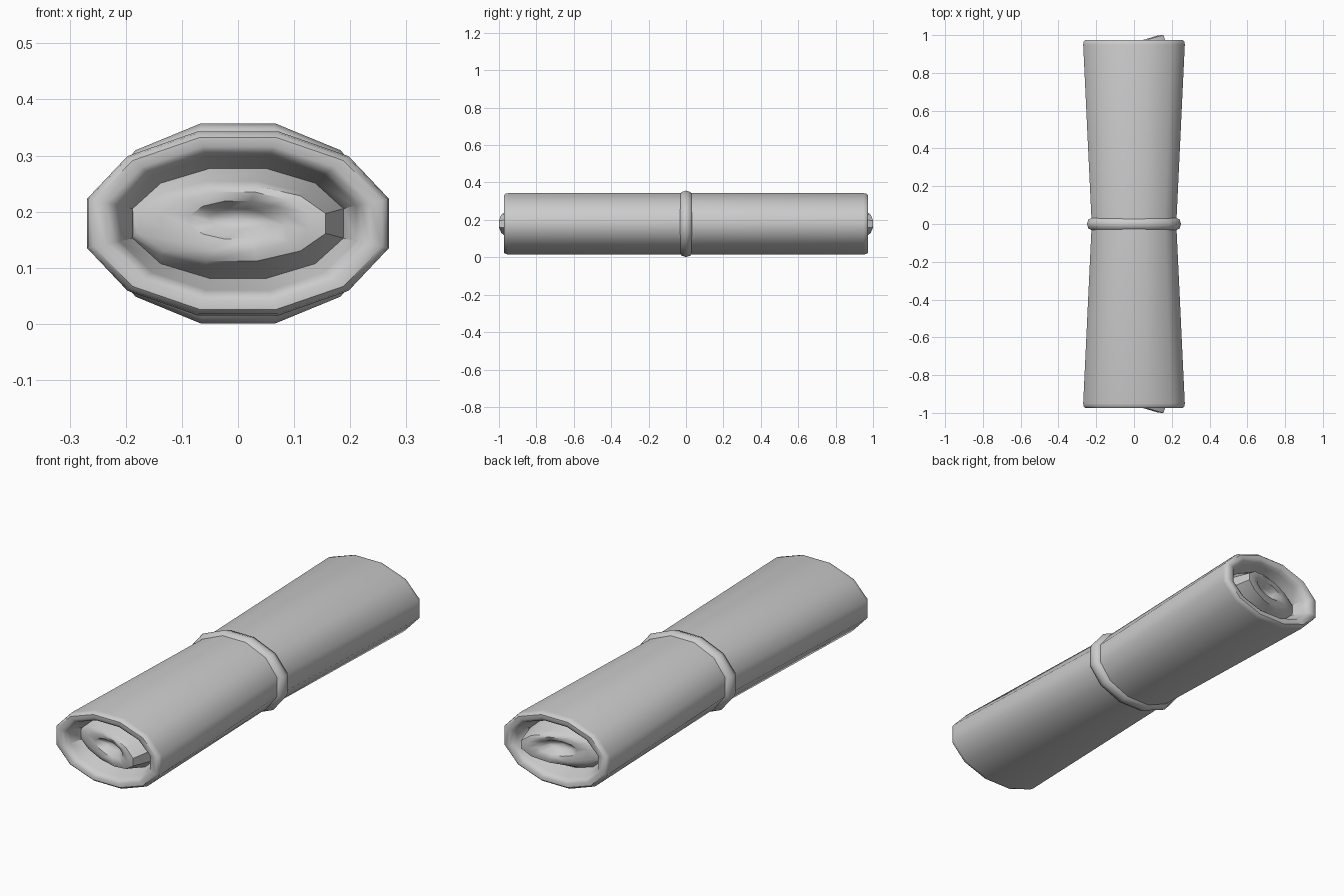
import bpy, bmesh, math

if "Cube" in bpy.data.objects:
    bpy.data.objects.remove(bpy.data.objects["Cube"])

SIDES = 12
ZC = 0.179
C15 = math.cos(math.radians(15))


def ellipse(a, b, y, cx=0.0, tilt=0.0, cz=0.0):
    """Twelve-sided oval; a and b are the flat-to-flat half sizes."""
    pts = []
    for i in range(SIDES):
        t = math.radians(15 + 30 * i)
        x = cx + a * math.cos(t) / C15
        pts.append((x, y + tilt * x, ZC + cz + b * math.sin(t) / C15))
    return pts


def skin(bm, loops, closed=False):
    rings = [[bm.verts.new(p) for p in loop] for loop in loops]
    pairs = list(zip(rings, rings[1:]))
    if closed:
        pairs.append((rings[-1], rings[0]))
    for r0, r1 in pairs:
        for i in range(SIDES):
            j = (i + 1) % SIDES
            bm.faces.new((r0[i], r0[j], r1[j], r1[i]))
    return rings


def finish(bm, name, angle):
    bmesh.ops.recalc_face_normals(bm, faces=bm.faces)
    mesh = bpy.data.meshes.new(name)
    bm.to_mesh(mesh)
    bm.free()
    obj = bpy.data.objects.new(name, mesh)
    bpy.context.collection.objects.link(obj)
    bpy.ops.object.select_all(action='DESELECT')
    obj.select_set(True)
    bpy.context.view_layer.objects.active = obj
    bpy.ops.object.shade_smooth_by_angle(angle=math.radians(angle))
    return obj


# rolled bundle: flared outer skin, rounded rim, groove and tilted core
T = 0.30
loops = [
    ellipse(0.224, 0.164, 0.0),
    ellipse(0.269, 0.164, 0.95),
    ellipse(0.267, 0.161, 0.965),
    ellipse(0.257, 0.153, 0.974),
    ellipse(0.235, 0.137, 0.974),
    ellipse(0.219, 0.125, 0.965),
    ellipse(0.210, 0.119, 0.945),
    ellipse(0.188, 0.098, 0.885),
    ellipse(0.1765, 0.075, 0.935, -0.011, 0.21),
    ellipse(0.167, 0.067, 0.954, -0.011, T),
    ellipse(0.130, 0.052, 0.960, -0.005, T, 0.004),
    ellipse(0.085, 0.034, 0.955, 0, T * 0.9, 0.006),
    ellipse(0.050, 0.018, 0.925, 0, T * 0.6, 0.008),
]
bm = bmesh.new()
rings = skin(bm, loops)
centre = bm.verts.new((0, 0.91, ZC + 0.009))
for i in range(SIDES):
    bm.faces.new((rings[-1][i], rings[-1][(i + 1) % SIDES], centre))
# orient outward before mirroring: a half shell, so close it by mirrored copy
geom = bm.verts[:] + bm.edges[:] + bm.faces[:]
bmesh.ops.mirror(bm, geom=geom, axis='Y', merge_dist=0.0001)
bmesh.ops.remove_doubles(bm, verts=bm.verts, dist=0.0001)
finish(bm, "rolled_bundle", 42)

# tie band around the waist
band = []
for k in range(8):
    t = math.radians(45 * k)
    band.append(ellipse(0.218 + 0.032 * math.cos(t),
                        0.150 + 0.028 * math.cos(t),
                        0.035 * math.sin(t)))
bm = bmesh.new()
skin(bm, band, closed=True)
finish(bm, "tie_band", 50)
